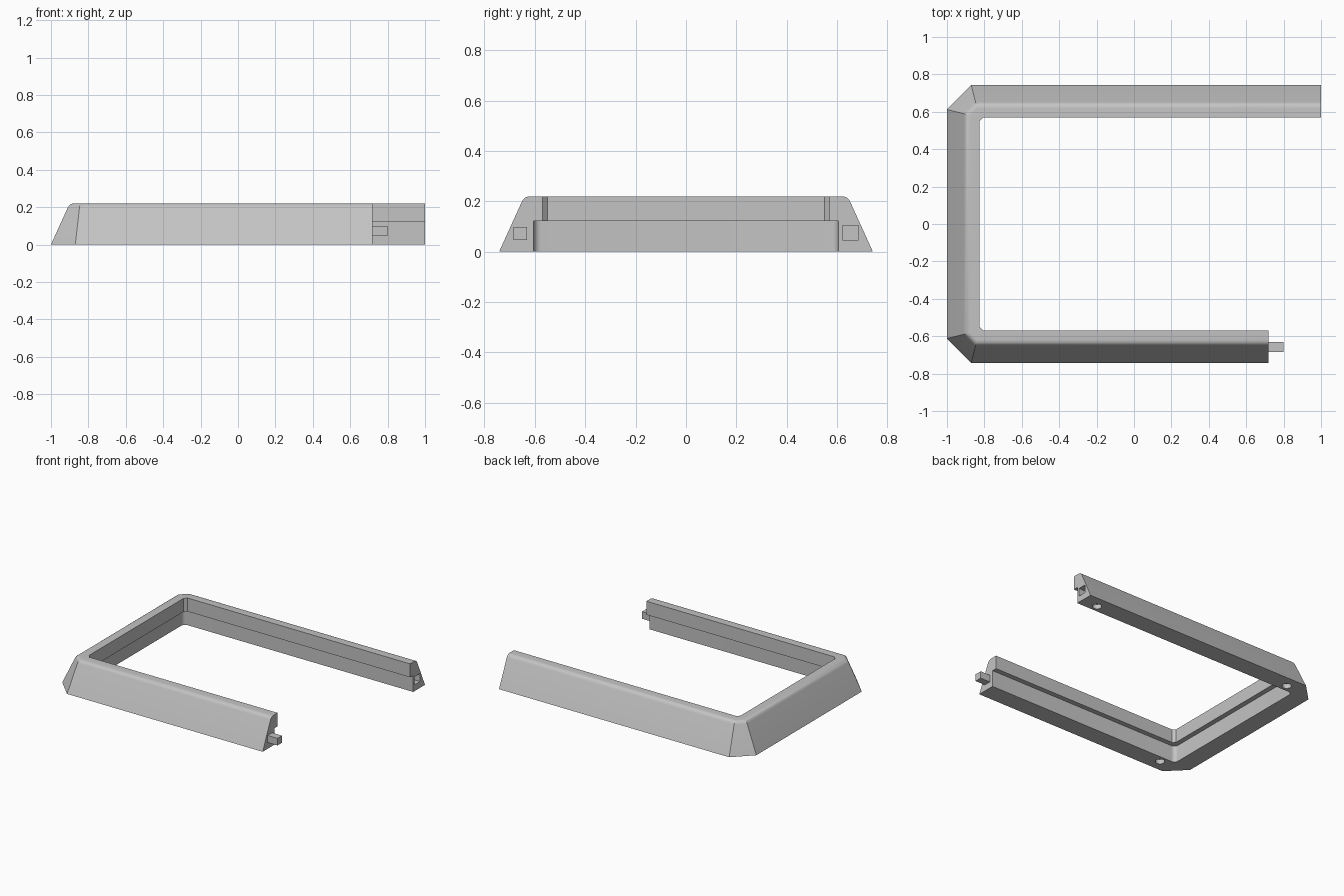
import bpy, bmesh, math
from mathutils import Vector

cube = bpy.data.objects.get("Cube")
if cube:
    bpy.data.objects.remove(cube, do_unlink=True)

HALF_Y, HEIGHT, STEP = 0.742, 0.22, 0.121
FRONT_END, BACK_END = 0.72, 1.0
SEGS = 6  # steps around each corner

grey = bpy.data.materials.new("light grey")
grey.use_nodes = True
grey.diffuse_color = (0.55, 0.55, 0.55, 1)
grey.node_tree.nodes["Principled BSDF"].inputs["Base Color"].default_value = grey.diffuse_color


def finish(bm, name):
    bmesh.ops.recalc_face_normals(bm, faces=bm.faces)
    mesh = bpy.data.meshes.new(name)
    bm.to_mesh(mesh)
    bm.free()
    mesh.materials.append(grey)
    obj = bpy.data.objects.new(name, mesh)
    bpy.context.collection.objects.link(obj)
    return obj


def box(name, x, y, z):
    bm = bmesh.new()
    bmesh.ops.create_cube(bm, size=1)
    for v in bm.verts:
        for i, (low, high) in enumerate((x, y, z)):
            v.co[i] = low if v.co[i] < 0 else high
    return finish(bm, name)


def cylinder(name, x, y, radius, depth):
    bm = bmesh.new()
    bmesh.ops.create_cone(bm, cap_ends=True, segments=32, radius1=radius,
                          radius2=radius, depth=2 * depth)
    bmesh.ops.translate(bm, verts=bm.verts, vec=(x, y, 0))
    return finish(bm, name)


# Cross-section: inset from the outer edge, height, corner size, rounded corner
def outer(d, z):
    return (d, z, 0.13 - 0.75 * d, False)


a, b, c = Vector((0.090, 0.198)), Vector((0.1, HEIGHT)), Vector((0.124, HEIGHT))
profile = [outer(0, 0)]
for i in range(6):
    t = i / 5
    profile.append(outer(*((1 - t) ** 2 * a + 2 * t * (1 - t) * b + t * t * c)))
profile += [(0.173, HEIGHT, 0.02, False), (0.173, STEP, 0.02, False),
            (0.137, STEP, 0.03, True), (0.137, 0, 0.03, True)]


def corner_point(p, t, side):
    """Point on one corner, from the arm (t=0) to the end rail (t=1)."""
    d, z, size, rounded = p
    if rounded:
        u = size * (1 - math.sin(t * math.pi / 2))
        w = size * (1 - math.cos(t * math.pi / 2))
    else:
        u, w = size * (1 - t), size * t
    return (d - 1 + u, side * (HALF_Y - d - w), z)


# Frame: sweep the section along front arm, end rail and back arm
steps = [i / SEGS for i in range(SEGS + 1)]
sections = [[(FRONT_END, p[0] - HALF_Y, p[1]) for p in profile]]
sections += [[corner_point(p, t, -1) for p in profile] for t in steps]
sections += [[corner_point(p, t, 1) for p in profile] for t in reversed(steps)]
sections += [[(BACK_END, HALF_Y - p[0], p[1]) for p in profile]]

bm = bmesh.new()
rings = [[bm.verts.new(co) for co in s] for s in sections]
n = len(profile)
for r, s in zip(rings, rings[1:]):
    for i in range(n):
        j = (i + 1) % n
        bm.faces.new((r[i], r[j], s[j], s[i]))
bm.faces.new(rings[0])
bm.faces.new(rings[-1])
frame = finish(bm, "frame")

# Socket in the back arm and round recesses in the underside
cutters = [box("socket_cutter", (0.91, 1.1), (0.622, 0.684), (0.046, 0.105))]
for x, y in ((0.87, 0.655), (-0.775, 0.655), (-0.775, -0.655)):
    cutters.append(cylinder("recess_cutter", x, y, 0.031, 0.035))

bpy.context.view_layer.objects.active = frame
for cutter in cutters:
    cutter.hide_render = True
    mod = frame.modifiers.new("cut", 'BOOLEAN')
    mod.operation = 'DIFFERENCE'
    mod.solver = 'EXACT'
    mod.object = cutter
    bpy.ops.object.modifier_apply(modifier=mod.name)
    bpy.data.objects.remove(cutter, do_unlink=True)

# Peg on the end of the front arm
peg = box("connecting_peg", (FRONT_END - 0.02, 0.8), (-0.684, -0.632), (0.046, 0.098))

bpy.ops.object.select_all(action='DESELECT')
frame.select_set(True)
bpy.ops.object.shade_smooth_by_angle(angle=math.radians(25))
